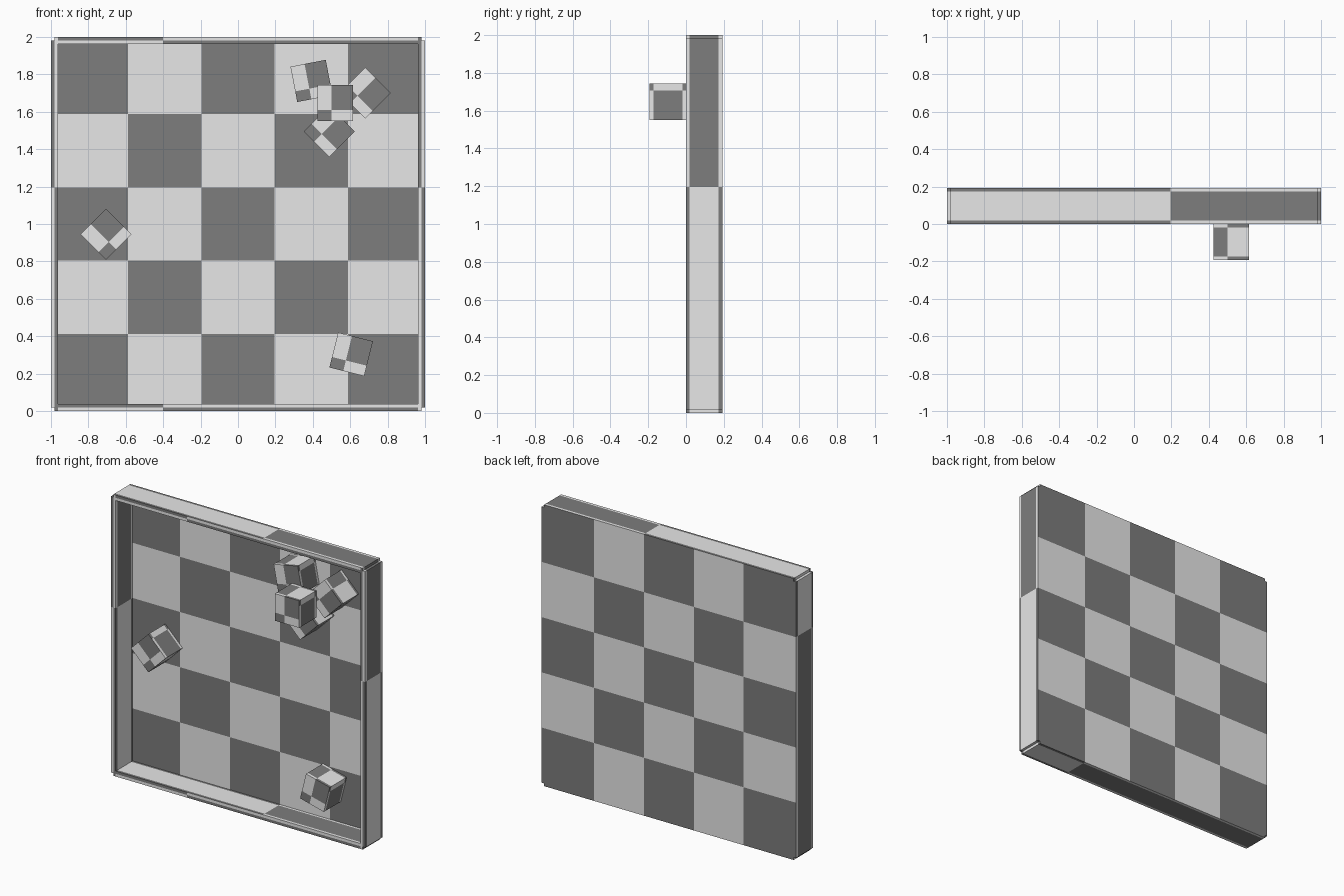
import bpy, bmesh, math
from mathutils import Vector

if "Cube" in bpy.data.objects:
    bpy.data.objects.remove(bpy.data.objects["Cube"])


def material(name, v):
    m = bpy.data.materials.new(name)
    m.diffuse_color = (v, v, v, 1)
    m.use_nodes = True
    m.node_tree.nodes["Principled BSDF"].inputs["Base Color"].default_value = m.diffuse_color
    return m


LIGHT = material("light grey", 0.8)
DARK = material("dark grey", 0.205)
U = 2 / 10.4                      # block size, also the wall depth
IN, MID = 5 * U, 5.1 * U          # inner edge and centre line of the walls
GRID_X = [MID * k / 5 for k in (-3, -1, 1, 3)]
GRID_Z = [1 + g for g in GRID_X]


def box(name, lo, hi, cuts, is_dark, loc=(0, 0, 0), spin=0):
    """Box sliced at the cut planes; is_dark(normal, centre) picks the colour."""
    bm = bmesh.new()
    bmesh.ops.create_cube(bm, size=1)
    for v in bm.verts:
        v.co = Vector([lo[i] + (v.co[i] + 0.5) * (hi[i] - lo[i]) for i in range(3)])
    for axis in range(3):
        n = Vector((0, 0, 0))
        n[axis] = 1
        for c in cuts[axis]:
            if lo[axis] + 1e-4 < c < hi[axis] - 1e-4:
                bmesh.ops.bisect_plane(bm, geom=bm.verts[:] + bm.edges[:] + bm.faces[:],
                                       plane_co=n * c, plane_no=n)
    bm.normal_update()
    for f in bm.faces:
        f.material_index = int(is_dark(f.normal, f.calc_center_median()))
    me = bpy.data.meshes.new(name)
    bm.to_mesh(me)
    bm.free()
    me.materials.append(LIGHT)
    me.materials.append(DARK)
    ob = bpy.data.objects.new(name, me)
    ob.location = loc
    ob.rotation_euler.y = math.radians(spin)
    bpy.context.collection.objects.link(ob)


def panel_dark(n, c):
    # five by five checker with dark corners
    return (sum(c.x > g for g in GRID_X) + sum(c.z > g for g in GRID_Z)) % 2 == 0


def wall_dark(n, c):
    strip = abs(c.y - U / 2) > 0.4 * U
    if n.x > 0.5:
        return (c.z > GRID_Z[2]) != strip
    if n.x < -0.5:
        return (c.z < GRID_Z[3]) != strip
    if n.z > 0.5:
        return (c.x > GRID_X[2]) != strip
    if n.z < -0.5:
        return (c.x < GRID_X[3]) != strip
    if n.y > 0.5:
        return panel_dark(n, c)
    # front rims: two thin bands that swap colours part way along
    if abs(c.x) > IN:
        outer = abs(c.x) > MID
        return (outer == (c.z < GRID_Z[2])) if c.x > 0 else (outer == (c.z > GRID_Z[2]))
    outer = abs(c.z - 1) > MID
    return (outer == (c.x < -0.4)) if c.z > 1 else (outer == (c.x > -0.4))


def block_dark(n, c):
    strip = abs(c.y) > 0.4 * U
    if abs(n.x) > 0.5:
        return (c.z < 0.3 * U) != strip
    if abs(n.z) > 0.5:
        return (c.x < -0.1 * U) != strip
    return (c.x > -0.1 * U) == (c.z > -0.2 * U)


# thin back panel
box("back_panel", (-IN, U - 0.002, 1 - IN), (IN, U, 1 + IN), (GRID_X, [], GRID_Z), panel_dark)

# four rim walls, lapped at the corners with a small outer notch
cuts = (GRID_X + [-MID, -IN, -0.4, IN, MID], [0.1 * U, 0.9 * U],
        GRID_Z + [1 - MID, 1 - IN, 1 + IN, 1 + MID])
box("left_wall", (-1, 0, 1 - MID), (-IN, U, 1 + MID), cuts, wall_dark)
box("right_wall", (IN, 0, 1 - MID), (1, U, 1 + MID), cuts, wall_dark)
box("bottom_wall", (-MID, 0, 0), (MID, U, 1 - IN), cuts, wall_dark)
box("top_wall", (-MID, 0, 1 + IN), (MID, U, 2), cuts, wall_dark)

# small blocks: x, y, z, clockwise spin
H = U / 2
BLOCKS = [(0.52, -H, 1.648, 0), (0.393, H, 1.765, -11), (0.68, H, 1.70, 45),
          (0.488, H, 1.495, 45), (-0.705, H, 0.945, -45), (0.605, H, 0.303, 14)]
for i, (x, y, z, spin) in enumerate(BLOCKS):
    back = H if y < 0 else H - 0.001
    box(f"block_{i + 1}", (-H, -H, -H), (H, back, H),
        ([-0.1 * U], [-0.4 * U, 0.4 * U], [-0.2 * U, 0.3 * U]), block_dark, (x, y, z), spin)
